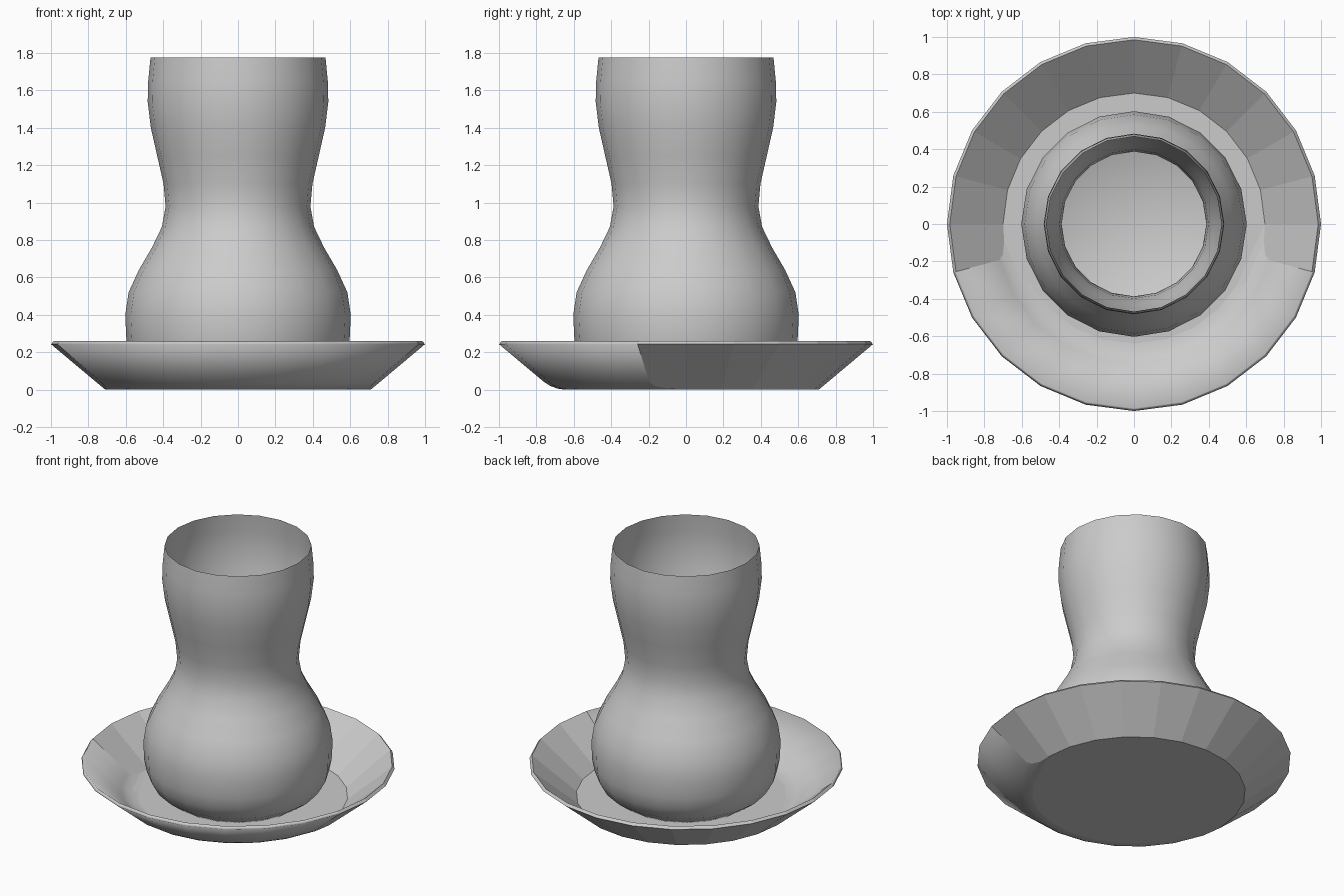
import bpy, bmesh
from math import cos, sin, tau

if "Cube" in bpy.data.objects:
    bpy.data.objects.remove(bpy.data.objects["Cube"])


def lathe(profile, sides):
    """Spin an (r, z) profile around z; r = 0 becomes a single pole."""
    bm = bmesh.new()
    rings = []
    for r, z in profile:
        if r == 0:
            rings.append([bm.verts.new((0, 0, z))] * sides)
        else:
            rings.append([bm.verts.new((r * cos(tau * i / sides), r * sin(tau * i / sides), z))
                          for i in range(sides)])
    for a, b in zip(rings, rings[1:]):
        for i in range(sides):
            j = (i + 1) % sides
            quad = list(dict.fromkeys((a[i], a[j], b[j], b[i])))
            bm.faces.new(quad)
    return bm


def finish(bm, name):
    me = bpy.data.meshes.new(name)
    bm.to_mesh(me)
    bm.free()
    ob = bpy.data.objects.new(name, me)
    bpy.context.collection.objects.link(ob)
    return ob


# Saucer: faceted dish with a thin rim
saucer = lathe([(0, 0), (0.71, 0), (1.0, 0.243), (0.985, 0.26), (0.70, 0.02), (0, 0.02)], 24)
for z in (0, 0.02):
    poles = [v for v in saucer.verts if v.co.xy.length < 1e-6 and abs(v.co.z - z) < 1e-6]
    bmesh.ops.dissolve_verts(saucer, verts=poles)

# Softened floor corner on the front half of the saucer
corner = [e for e in saucer.edges
          if all(v.co.z < 0.03 for v in e.verts)
          and (e.verts[0].co.y + e.verts[1].co.y) / 2 < -0.2]
bmesh.ops.bevel(saucer, geom=corner, offset=0.06, segments=3, profile=0.5, affect='EDGES')
for f in saucer.faces:
    f.smooth = f.calc_center_median().y < -0.2 and len(f.verts) < 8
finish(saucer, "saucer")

# Glass: thin waisted tumbler, smooth shaded, open at the top
glass = lathe([(0, 0.025), (0.43, 0.025), (0.53, 0.10), (0.58, 0.19), (0.597, 0.27),
               (0.603, 0.40), (0.585, 0.52), (0.53, 0.64), (0.46, 0.76), (0.407, 0.87),
               (0.387, 0.98), (0.398, 1.10), (0.432, 1.25), (0.466, 1.40),
               (0.483, 1.54), (0.48, 1.65), (0.468, 1.775)], 20)
for f in glass.faces:
    f.smooth = True
finish(glass, "tea_glass")
